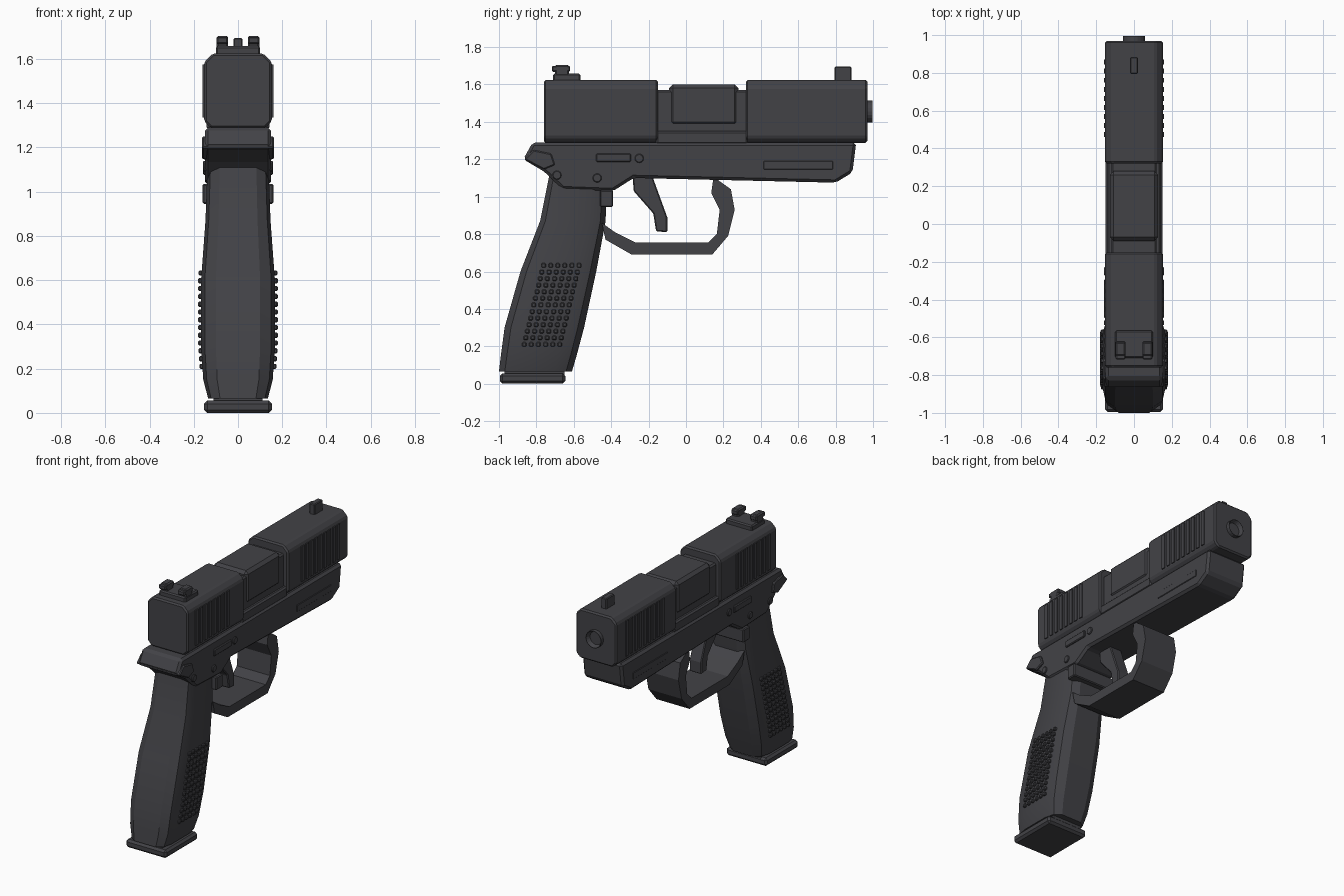
import bpy, bmesh
from math import radians
from mathutils import Matrix, Vector

cube = bpy.data.objects.get("Cube")
if cube:
    bpy.data.objects.remove(cube)

mat = bpy.data.materials.new("charcoal grey")
mat.use_nodes = True
COLOUR = (0.055, 0.055, 0.062, 1)
mat.diffuse_color = COLOUR
mat.node_tree.nodes["Principled BSDF"].inputs["Base Color"].default_value = COLOUR


def finish(name, bm, bevel=0.0):
    bmesh.ops.recalc_face_normals(bm, faces=bm.faces)
    mesh = bpy.data.meshes.new(name)
    bm.to_mesh(mesh)
    bm.free()
    mesh.materials.append(mat)
    ob = bpy.data.objects.new(name, mesh)
    bpy.context.collection.objects.link(ob)
    if bevel:
        mod = ob.modifiers.new("Bevel", "BEVEL")
        mod.width = bevel
        mod.segments = 1
        mod.limit_method = "ANGLE"
        mod.angle_limit = radians(30)
    return ob


def extrude(bm, points, direction):
    face = bm.faces.new([bm.verts.new(p) for p in points])
    out = bmesh.ops.extrude_face_region(bm, geom=[face])
    verts = [g for g in out["geom"] if isinstance(g, bmesh.types.BMVert)]
    bmesh.ops.translate(bm, verts=verts, vec=direction)


def side_profile(name, points, half, bevel=0.0):
    """Outline in y, z given thickness across x."""
    bm = bmesh.new()
    extrude(bm, [(-half, y, z) for y, z in points], (2 * half, 0, 0))
    return finish(name, bm, bevel)


def add_box(bm, x, y, z):
    size = Vector((x[1] - x[0], y[1] - y[0], z[1] - z[0]))
    mid = Vector((sum(x), sum(y), sum(z))) / 2
    bmesh.ops.create_cube(bm, size=1, matrix=Matrix.Translation(mid) @ Matrix.Diagonal(size).to_4x4())


def box(name, x, y, z, bevel=0.0):
    bm = bmesh.new()
    add_box(bm, x, y, z)
    return finish(name, bm, bevel)


def across(half):
    return (-half, half)


# Slide blocks with chamfered section
def slide_block(name, y0, y1):
    w, c = 0.153, 0.038
    half = [(w - 0.03, 1.288), (w, 1.318), (w, 1.625 - c), (w - c, 1.625)]
    section = half + [(-x, z) for x, z in reversed(half)]
    bm = bmesh.new()
    extrude(bm, [(x, y0, z) for x, z in section], (0, y1 - y0, 0))
    return finish(name, bm, 0.01)


slide_block("rear_slide", -0.76, -0.15)
slide_block("front_slide", 0.32, 0.97)
box("slide_core", across(0.12), (-0.17, 0.34), (1.29, 1.57), 0.01)
box("slide_shelf", across(0.142), (-0.16, 0.33), (1.28, 1.35), 0.01)
box("chamber_block", (-0.128, 0.128), (-0.09, 0.28), (1.38, 1.6), 0.02)

# Grip serrations on both slide flanks
bm = bmesh.new()
for start, count in ((-0.68, 8), (0.46, 9)):
    for i in range(count):
        y = start + i * 0.048
        for s in (-1, 1):
            add_box(bm, sorted((s * 0.14, s * 0.16)), (y, y + 0.026), (1.335, 1.575))
finish("slide_serrations", bm)

# Muzzle with recessed bore
bm = bmesh.new()
bmesh.ops.create_cone(bm, cap_ends=True, segments=20, radius1=0.058, radius2=0.058, depth=0.08,
                      matrix=Matrix.Translation((0, 0.96, 1.455)) @ Matrix.Rotation(radians(-90), 4, "X"))
bm.normal_update()
cap = max(bm.faces, key=lambda f: f.calc_center_median().y)
bmesh.ops.inset_region(bm, faces=[cap], thickness=0.024)
bmesh.ops.translate(bm, verts=cap.verts[:], vec=(0, -0.05, 0))
finish("muzzle", bm, 0.004)

# Sights
box("front_sight", across(0.02), (0.795, 0.885), (1.61, 1.695), 0.005)
box("rear_sight_base", across(0.1), (-0.71, -0.565), (1.61, 1.658), 0.008)
for s, side in ((1, "left"), (-1, "right")):
    x = sorted((s * 0.045, s * 0.097))
    box("rear_sight_post_" + side, x, (-0.7, -0.625), (1.64, 1.705), 0.008)
    box("rear_sight_lip_" + side, x, (-0.717, -0.62), (1.668, 1.7), 0.006)

# Frame with dust cover and tail
side_profile("frame", [(-0.82, 1.29), (-0.87, 1.2), (-0.76, 1.135), (-0.66, 1.04), (-0.39, 1.03),
                       (-0.28, 1.1), (0.8, 1.075), (0.89, 1.13), (0.91, 1.29)], 0.15, 0.015)
side_profile("frame_tail", [(-0.815, 1.25), (-0.865, 1.2), (-0.76, 1.145), (-0.7, 1.17), (-0.72, 1.23)],
             0.163, 0.006)

# Trigger and guard
side_profile("trigger_guard", [(0.17, 1.09), (0.24, 1.04), (0.26, 0.93), (0.225, 0.79), (0.14, 0.69),
                               (-0.29, 0.69), (-0.43, 0.77), (-0.45, 0.86), (-0.38, 0.81), (-0.27, 0.755),
                               (0.12, 0.755), (0.165, 0.8), (0.18, 0.93), (0.135, 1.02), (0.145, 1.09)], 0.125)
side_profile("trigger", [(-0.285, 1.11), (-0.18, 1.11), (-0.1, 0.89), (-0.1, 0.81), (-0.16, 0.815),
                         (-0.175, 0.91), (-0.28, 1.03)], 0.045, 0.006)

# Side controls, pins and rail panels
for name, y, z, half, bevel in (("magazine_button", (-0.46, -0.39), (0.945, 1.035), 0.16, 0.006),
                                ("slide_stop", (-0.48, -0.295), (1.185, 1.23), 0.16, 0.005),
                                ("rail_panel", (0.415, 0.785), (1.145, 1.19), 0.154, 0.003)):
    box(name, across(half), y, z, bevel)
for i, (y, z) in enumerate([(-0.69, 1.115), (-0.475, 1.1), (-0.25, 1.205)]):
    bm = bmesh.new()
    bmesh.ops.create_cone(bm, cap_ends=True, segments=16, radius1=0.024, radius2=0.024, depth=0.316,
                          matrix=Matrix.Translation((0, y, z)) @ Matrix.Rotation(radians(90), 4, "Y"))
    finish("frame_pin_%d" % (i + 1), bm, 0.004)

# Grip lofted through rings of height, back, front, half width
RINGS = [(1.12, -0.73, -0.42, 0.138), (0.87, -0.78, -0.43, 0.147), (0.6, -0.885, -0.48, 0.167),
         (0.3, -0.97, -0.545, 0.167), (0.15, -0.99, -0.585, 0.157), (0.065, -1.0, -0.61, 0.135)]
SECTION = [(0.6, 0), (0.9, 0.08), (1, 0.24), (1, 0.76), (0.87, 0.92), (0.55, 1)]
SECTION += [(-a, t) for a, t in reversed(SECTION)]
bm = bmesh.new()
loops = [[bm.verts.new((a * w, b + t * (f - b), z)) for a, t in SECTION] for z, b, f, w in RINGS]
n = len(SECTION)
for top, low in zip(loops, loops[1:]):
    for i in range(n):
        bm.faces.new((top[i], top[(i + 1) % n], low[(i + 1) % n], low[i]))
bm.faces.new(loops[0])
bm.faces.new(loops[-1])
grip = finish("grip", bm)
bpy.ops.object.select_all(action="DESELECT")
grip.select_set(True)
bpy.context.view_layer.objects.active = grip
bpy.ops.object.shade_smooth_by_angle(angle=radians(20))


# Raised grip studs following the grip surface
def half_width(z):
    for hi, lo in zip(RINGS, RINGS[1:]):
        if lo[0] <= z <= hi[0]:
            t = (z - lo[0]) / (hi[0] - lo[0])
            return lo[3] + t * (hi[3] - lo[3])


bm = bmesh.new()
r = 0.012
for row in range(13):
    z = 0.21 + row * 0.0352
    for col in range(6):
        y = -0.865 + row * 0.0086 + col * 0.038
        for s in (-1, 1):
            w = half_width(z)
            add_box(bm, sorted((s * (w - 0.01), s * (w + 0.013))), (y - r, y + r), (z - r, z + r))
finish("grip_studs", bm, 0.005)

# Magazine neck and base plate
box("magazine_neck", across(0.11), (-0.97, -0.65), (0.03, 0.1))
box("magazine_base", across(0.153), (-0.995, -0.645), (0, 0.055), 0.014)
